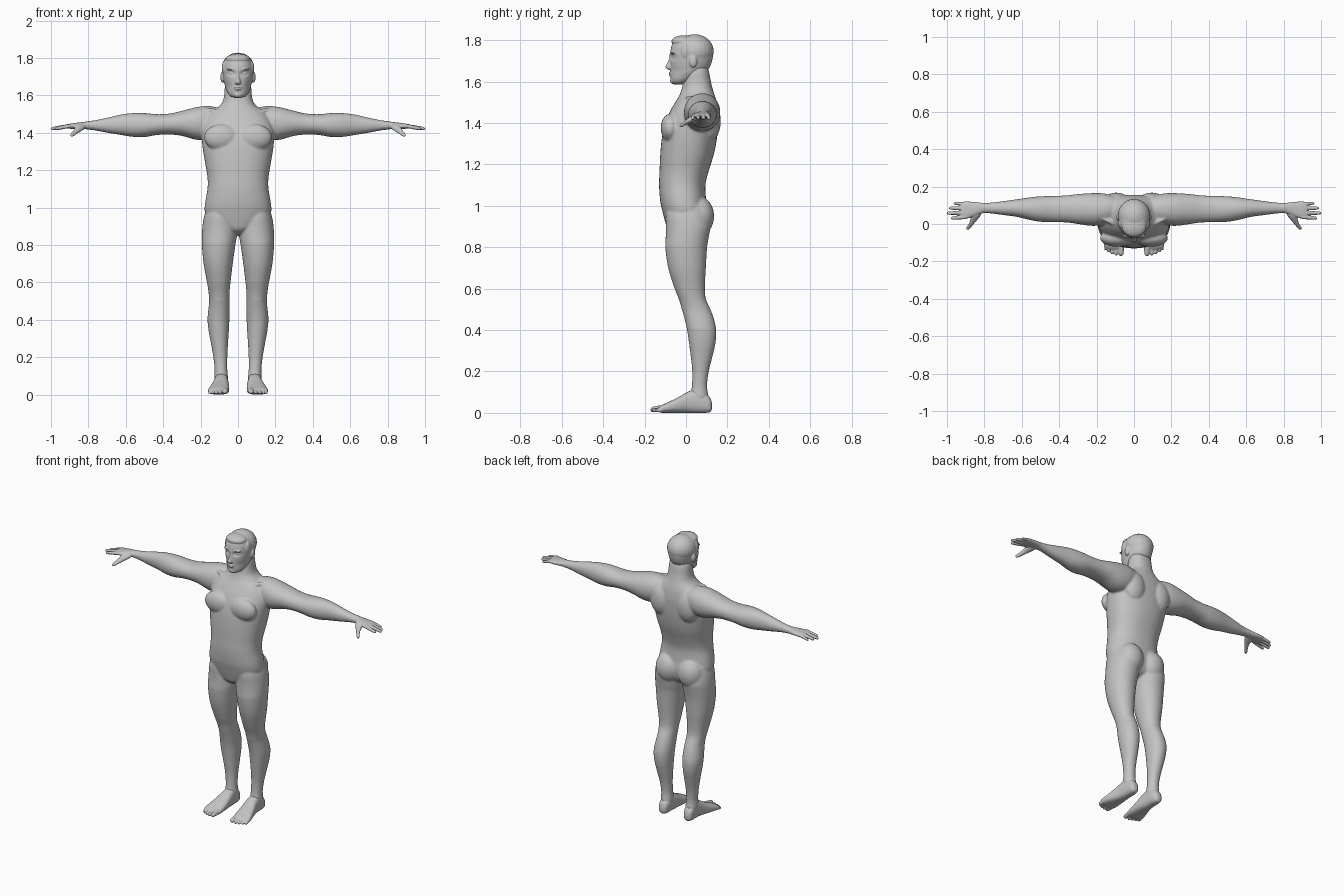
import bpy, bmesh, math
from mathutils import Vector, Matrix

skin = bpy.data.materials.new("grey_clay")
skin.diffuse_color = (0.55, 0.55, 0.55, 1)


def smooth_rows(rows, steps=6):
    """Cubic interpolation of section rows along their first value."""
    def slope(i):
        a, b = rows[max(i - 1, 0)], rows[min(i + 1, len(rows) - 1)]
        return [(q - p) / (b[0] - a[0]) for p, q in zip(a, b)]
    out = []
    for i in range(len(rows) - 1):
        p, q, m, n = rows[i], rows[i + 1], slope(i), slope(i + 1)
        h = q[0] - p[0]
        for k in range(steps):
            s = k / steps
            out.append([(2*s**3 - 3*s*s + 1) * p[j] + (s**3 - 2*s*s + s) * h * m[j]
                        + (3*s*s - 2*s**3) * q[j] + (s**3 - s*s) * h * n[j] for j in range(5)])
    return out + [list(rows[-1])]


def loft(bm, axis, rows, power=1.0, seg=40):
    """Loft rounded sections: (position, a0, a1, b0, b1) along an axis."""
    others = [i for i in range(3) if i != axis]
    rings = []
    for t, a0, a1, b0, b1 in smooth_rows(rows):
        ring = []
        for k in range(seg):
            ang = 2 * math.pi * k / seg
            c, s = math.cos(ang), math.sin(ang)
            co = [0, 0, 0]
            co[axis] = t
            co[others[0]] = (a0 + a1) / 2 + (a1 - a0) / 2 * math.copysign(abs(c) ** power, c)
            co[others[1]] = (b0 + b1) / 2 + (b1 - b0) / 2 * math.copysign(abs(s) ** power, s)
            ring.append(bm.verts.new(co))
        rings.append(ring)
    for r, q in zip(rings, rings[1:]):
        for k in range(seg):
            bm.faces.new((r[k], r[(k + 1) % seg], q[(k + 1) % seg], q[k]))
    bm.faces.new(rings[0][::-1])
    bm.faces.new(rings[-1])


def blob(bm, center, radii):
    bmesh.ops.create_uvsphere(bm, u_segments=24, v_segments=16, radius=1,
                              matrix=Matrix.Translation(center) @ Matrix.Diagonal((*radii, 1)))


def digit(bm, axis, start, end, r):
    """Finger or toe tapering to a rounded tip."""
    a, b = Vector(start), Vector(end)
    others = [i for i in range(3) if i != axis]
    rows = []
    for f, k in ((0, 1), (0.3, 1.03), (0.6, 0.95), (0.85, 0.85), (0.95, 0.65), (1, 0.2)):
        p = a.lerp(b, f)
        u, v = p[others[0]], p[others[1]]
        rows.append((p[axis], u - r * k, u + r * k, v - r * k, v + r * k))
    loft(bm, axis, rows, seg=16)


def finish(name, bm, voxel, passes):
    """Mirror the parts, fuse them into one skin and relax it."""
    bmesh.ops.recalc_face_normals(bm, faces=bm.faces)
    me = bpy.data.meshes.new(name)
    bm.to_mesh(me)
    bm.free()
    me.materials.append(skin)
    ob = bpy.data.objects.new(name, me)
    bpy.context.collection.objects.link(ob)
    mi = ob.modifiers.new("mirror", 'MIRROR')
    mi.use_mirror_merge = False
    re = ob.modifiers.new("fuse", 'REMESH')
    re.mode = 'VOXEL'
    re.voxel_size = voxel
    re.use_smooth_shade = True
    sm = ob.modifiers.new("relax", 'SMOOTH')
    sm.factor = 0.5
    sm.iterations = passes


# Body: torso and neck
bm = bmesh.new()
torso = [(0.855, .02, -.05, .04), (0.88, .07, -.085, .08), (0.92, .14, -.1, .1), (0.97, .176, -.113, .105),
         (1.02, .176, -.124, .098), (1.1, .163, -.13, .094), (1.16, .163, -.128, .107), (1.25, .178, -.124, .135),
         (1.33, .19, -.116, .15), (1.4, .195, -.1, .155), (1.45, .185, -.08, .155), (1.5, .155, -.052, .148),
         (1.53, .115, -.034, .14), (1.56, .085, -.022, .13), (1.6, .074, -.013, .12), (1.64, .071, -.005, .113),
         (1.67, .065, .01, .105)]
loft(bm, 2, [(z, -w, w, f, b) for z, w, f, b in torso], 0.88, 64)
# Chest, shoulder blades, buttocks, knee cap
blob(bm, (.09, -.075, 1.375), (.092, .047, .07))
blob(bm, (.095, .115, 1.41), (.075, .053, .1))
blob(bm, (.08, .062, .95), (.082, .074, .095))
blob(bm, (.1, .01, .515), (.038, .034, .04))
# Collar bone
digit(bm, 0, (.015, -.038, 1.492), (.17, .03, 1.525), .014)
# Leg
loft(bm, 2, [(1.0, .04, .165, -.09, .1), (.95, .015, .182, -.098, .11), (.9, .006, .19, -.097, .118),
             (.85, .006, .193, -.098, .11), (.8, .014, .193, -.1, .102), (.7, .028, .184, -.086, .096),
             (.6, .04, .166, -.055, .091), (.55, .045, .158, -.035, .096), (.5, .046, .154, -.02, .118),
             (.45, .045, .159, -.006, .136), (.4, .046, .163, .005, .146), (.34, .049, .157, .014, .143),
             (.28, .053, .146, .022, .13), (.2, .057, .132, .03, .11), (.13, .057, .125, .028, .102),
             (.08, .053, .126, .02, .108), (.05, .058, .12, .02, .108)], 0.95)
# Shoulder and arm
loft(bm, 0, [(.07, .04, .13, 1.42, 1.525), (.11, .015, .15, 1.39, 1.535), (.16, -.003, .163, 1.365, 1.543),
             (.22, -.01, .165, 1.362, 1.537), (.3, .0, .16, 1.383, 1.517), (.36, .008, .153, 1.39, 1.503),
             (.43, .01, .15, 1.388, 1.499), (.5, .012, .148, 1.377, 1.505), (.56, .022, .142, 1.378, 1.505),
             (.62, .037, .133, 1.387, 1.498), (.7, .048, .122, 1.4, 1.48), (.77, .057, .114, 1.413, 1.466),
             (.82, .058, .114, 1.419, 1.459), (.84, .063, .11, 1.425, 1.452)], 0.95)
finish("body", bm, 0.0065, 5)

# Head: skull and jaw
bm = bmesh.new()
skull = [(1.586, .02, -.06, -.02), (1.598, .044, -.071, .02), (1.63, .063, -.075, .07), (1.66, .072, -.076, .108),
         (1.7, .08, -.077, .126), (1.74, .083, -.076, .13), (1.78, .076, -.066, .12), (1.805, .059, -.045, .1),
         (1.818, .035, -.015, .075), (1.822, .01, .015, .045)]
loft(bm, 2, [(z, -w, w, f, b) for z, w, f, b in skull], 0.95, 80)
# Eye sockets pressed in, and hollow cheeks
for v in bm.verts:
    if v.co.y < 0:
        for x, z, rx, rz, depth in ((.034, 1.718, .02, .012, .014), (.055, 1.645, .02, .022, .006)):
            d = ((abs(v.co.x) - x) / rx) ** 2 + ((v.co.z - z) / rz) ** 2
            v.co.y += depth * math.exp(-d)
# Nose
loft(bm, 2, [(1.735, -.008, .008, -.079, -.05), (1.715, -.008, .008, -.081, -.05), (1.69, -.011, .011, -.09, -.05),
             (1.672, -.016, .016, -.099, -.05), (1.662, -.016, .016, -.094, -.05),
             (1.657, -.009, .009, -.083, -.05)], 1, 24)
# Eye, brow, lips, chin
blob(bm, (.033, -.05, 1.718), (.015, .014, .009))
blob(bm, (.034, -.061, 1.739), (.026, .013, .006))
blob(bm, (0, -.071, 1.641), (.024, .012, .0045))
blob(bm, (0, -.07, 1.631), (.02, .013, .005))
blob(bm, (0, -.06, 1.604), (.025, .017, .017))
# Ear
blob(bm, (.082, .035, 1.697), (.012, .019, .03))
# Short hair: crown, fringe, sideburn
blob(bm, (0, .042, 1.746), (.087, .092, .082))
blob(bm, (0, -.012, 1.793), (.066, .058, .03))
blob(bm, (.07, .0, 1.745), (.016, .025, .04))
finish("head", bm, 0.0034, 2)

# Hands: palm, four fingers, thumb
bm = bmesh.new()
loft(bm, 0, [(.79, .062, .11, 1.42, 1.46), (.83, .052, .115, 1.42, 1.457), (.87, .036, .119, 1.42, 1.452),
             (.905, .027, .12, 1.422, 1.447), (.925, .032, .115, 1.426, 1.443)], 0.85)
for y0, y1, tip, r in ((.107, .111, .965, .0092), (.084, .085, .99, .0102),
                       (.06, .058, 1.002, .0105), (.037, .031, .98, .0102)):
    digit(bm, 0, (.9, y0, 1.436), (tip, y1, 1.421), r)
loft(bm, 1, [(.075, .81, .86, 1.42, 1.448), (.045, .82, .872, 1.41, 1.445), (.02, .84, .876, 1.4, 1.43),
             (0, .857, .884, 1.391, 1.415), (-.018, .872, .895, 1.381, 1.401), (-.028, .882, .897, 1.379, 1.393),
             (-.031, .887, .894, 1.382, 1.388)], 1, 20)
finish("hands", bm, 0.003, 2)

# Feet: sole and instep, five toes
bm = bmesh.new()
loft(bm, 1, [(.126, .08, .1, .02, .045), (.118, .066, .115, .005, .07), (.09, .056, .122, 0, .1),
             (.05, .053, .126, 0, .115), (.01, .05, .131, 0, .102), (-.04, .047, .145, 0, .074),
             (-.09, .047, .158, 0, .05), (-.12, .05, .16, .001, .036), (-.135, .06, .145, .006, .026)], 0.8)
for x0, x1, tip, r in ((.067, .07, -.171, .0155), (.093, .096, -.169, .0108), (.113, .117, -.162, .0103),
                       (.131, .136, -.152, .01), (.147, .152, -.14, .0098)):
    digit(bm, 1, (x0, -.1, r + .008), (x1, tip, r), r)
finish("feet", bm, 0.0034, 2)
